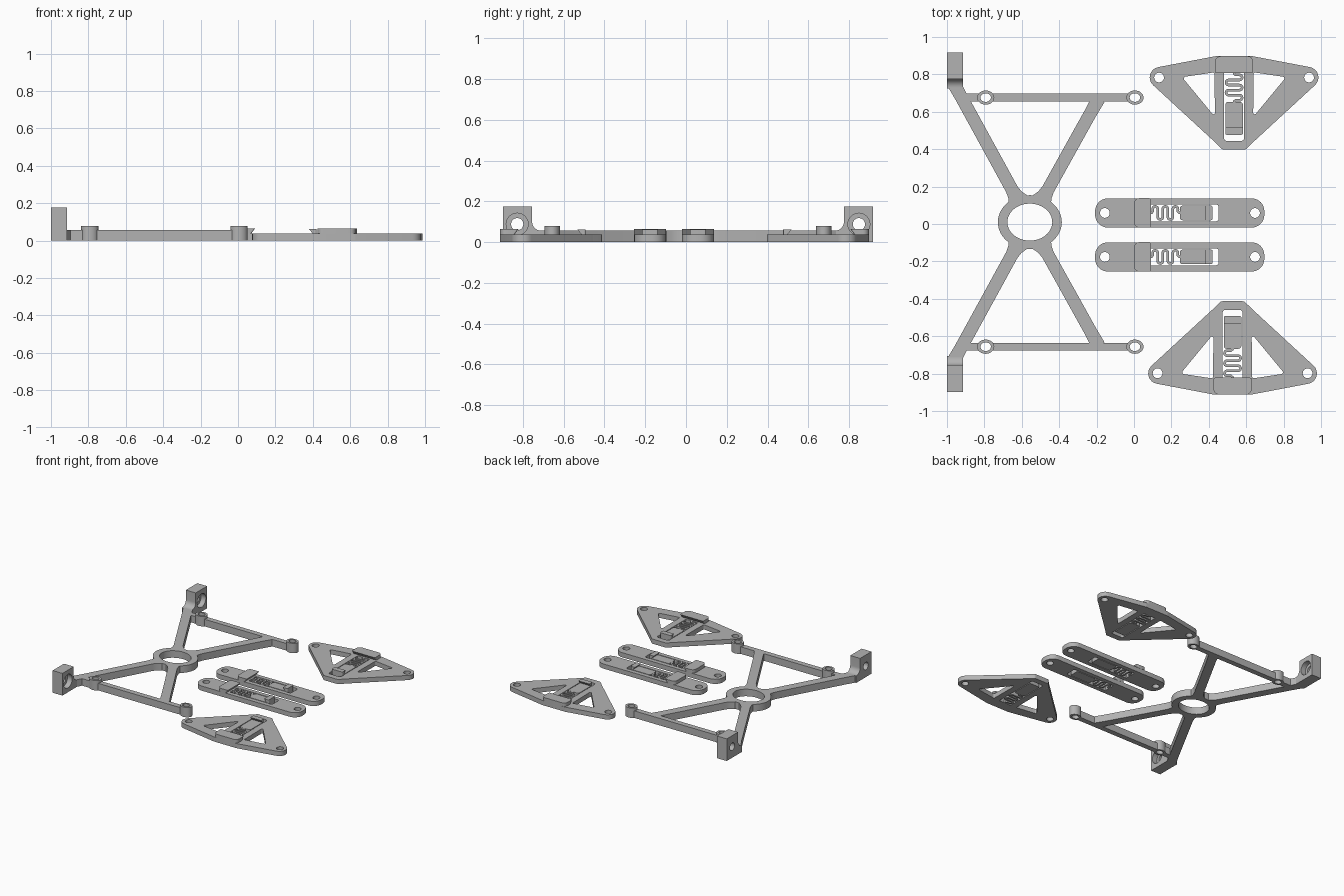
import bpy, bmesh, math
from mathutils import Matrix, Vector

cube = bpy.data.objects.get("Cube")
if cube:
    bpy.data.objects.remove(cube, do_unlink=True)

GREY = (0.45, 0.45, 0.45, 1)
grey = bpy.data.materials.new("plain grey")
grey.use_nodes = True
grey.diffuse_color = GREY
grey.node_tree.nodes["Principled BSDF"].inputs["Base Color"].default_value = GREY


def ellipse(x, y, rx, ry=None, n=32):
    ry = ry or rx
    steps = [2 * math.pi * i / n for i in range(n)]
    return [(x + rx * math.cos(a), y + ry * math.sin(a)) for a in steps]


def rounded(corners, steps=8):
    """Polygon from (x, y, radius) corners, each filleted with an arc."""
    out = []
    for i, (x, y, r) in enumerate(corners):
        p = Vector((x, y))
        if r == 0:
            out.append((x, y))
            continue
        a = (Vector(corners[i - 1][:2]) - p).normalized()
        b = (Vector(corners[(i + 1) % len(corners)][:2]) - p).normalized()
        half = a.angle(b) / 2
        c = p + (a + b).normalized() * (r / math.sin(half))
        t = r / math.tan(half)
        v0, v1 = p + a * t - c, p + b * t - c
        start = math.atan2(v0.y, v0.x)
        turn = math.atan2(v0.x * v1.y - v0.y * v1.x, v0.dot(v1))
        for k in range(steps + 1):
            ang = start + turn * k / steps
            out.append((c.x + r * math.cos(ang), c.y + r * math.sin(ang)))
    return out


def box(x0, x1, half, r0=0, r1=0):
    return rounded([(x0, -half, r0), (x1, -half, r1), (x1, half, r1), (x0, half, r0)])


def prism(name, loops, z0, z1, place=Matrix(), adjust=None):
    """Extrude an outline, with further loops as holes, from z0 to z1."""
    cu = bpy.data.curves.new(name, "CURVE")
    cu.dimensions, cu.fill_mode, cu.extrude = "2D", "BOTH", (z1 - z0) / 2
    for loop in loops:
        sp = cu.splines.new("POLY")
        sp.points.add(len(loop) - 1)
        for pt, (x, y) in zip(sp.points, loop):
            pt.co = (x, y, 0, 1)
        sp.use_cyclic_u = True
    tmp = bpy.data.objects.new(name + "_outline", cu)
    bpy.context.collection.objects.link(tmp)
    deps = bpy.context.evaluated_depsgraph_get()
    me = bpy.data.meshes.new_from_object(tmp.evaluated_get(deps))
    bpy.data.objects.remove(tmp, do_unlink=True)
    bpy.data.curves.remove(cu)
    bm = bmesh.new()
    bm.from_mesh(me)
    bmesh.ops.remove_doubles(bm, verts=bm.verts, dist=1e-5)
    for v in bm.verts:
        v.co.z += (z0 + z1) / 2
        if adjust:
            adjust(v.co)
    bmesh.ops.transform(bm, matrix=place, verts=bm.verts)
    bmesh.ops.recalc_face_normals(bm, faces=bm.faces)
    bm.to_mesh(me)
    bm.free()
    me.materials.clear()
    me.materials.append(grey)
    me.shade_smooth()
    me.set_sharp_from_angle(angle=math.radians(30))
    me.name = name
    ob = bpy.data.objects.new(name, me)
    bpy.context.collection.objects.link(ob)
    return ob


def ribbon(path, widths):
    """Outline of a strip that follows a path with a half width per point."""
    left, right = [], []
    for i, p in enumerate(path):
        d = Vector(path[min(i + 1, len(path) - 1)]) - Vector(path[max(i - 1, 0)])
        n = Vector((-d.y, d.x)).normalized() * widths[i]
        left.append((p[0] + n.x, p[1] + n.y))
        right.append((p[0] - n.x, p[1] - n.y))
    return left + right[::-1]


# Cross frame
BAR = 0.056
frame = Matrix.Translation((0, 0.01, 0))
RING = Vector((-0.557, 0))
BOSSES = {"outer": -0.793, "inner": 0.005}
prism("centre_ring", [ellipse(*RING, 0.171, 0.144, 48), ellipse(*RING, 0.12, 0.099, 48)], 0, BAR, frame)


def arm(name, end):
    d = (end - RING).normalized()
    far = (end - RING).length
    path = [RING + d * t for t in (0.135, 0.165, 0.2, far - 0.09, far)]
    prism(name, [ribbon([tuple(p) for p in path], [0.055, 0.04, 0.034, 0.034, 0.037])], 0, BAR, frame)


for s, side in ((1, "back"), (-1, "front")):
    arm(side + "_outer_arm", Vector((-0.968, s * 0.75)))
    arm(side + "_inner_arm", Vector((-0.19, s * 0.66)))
    y = s * 0.666
    # Crossbar pieces stop at the bosses so the holes stay open
    for k, (x0, x1) in enumerate(((-0.93, -0.83), (-0.757, -0.03))):
        bar = [(x0, y - 0.021), (x1, y - 0.021), (x1, y + 0.021), (x0, y + 0.021)]
        prism(f"{side}_crossbar_{k}", [bar], 0, BAR, frame)
    for label, x in BOSSES.items():
        prism(f"{side}_{label}_boss", [ellipse(x, y, 0.046, 0.038), ellipse(x, y, 0.028, 0.023)],
              0, 0.078, frame)
    # Upright mounting block with a stepped hole, drawn in the y-z plane
    upright = frame @ Matrix(((0, 0, 1, 0), (1, 0, 0, 0), (0, 1, 0, 0), (0, 0, 0, 1)))
    shape = rounded([(s * a, z, r) for a, z, r in (
        (0.907, 0, 0), (0.907, 0.176, 0), (0.765, 0.176, 0),
        (0.765, BAR, 0.045), (0.715, BAR, 0), (0.715, 0, 0))])
    for label, r, x0, x1 in (("plate", 0.03, -1, -0.955), ("socket", 0.054, -0.955, -0.914)):
        prism(f"{side}_block_{label}", [shape, ellipse(s * 0.838, 0.088, r)], x0, x1, upright)


# Sprung latch shared by the links and the triangular plates
PLATE = 0.037
TOP = 0.064


def spring_path(reach, start=0.085, end=0.25, strands=6):
    pitch = (end - start - 0.03) / (strands - 1)
    r = pitch / 2
    path = [(start, 0), (start + 0.008, 0)]
    x, s = start + 0.015, 1
    path.append((x, 0.008))
    for i in range(strands):
        if i == strands - 1:
            path += [(x, -s * 0.008), (x + 0.007, 0), (end, 0)]
            break
        path.append((x, s * (reach - r)))
        for k in range(1, 8):
            a = math.pi * k / 8
            path.append((x + r - r * math.cos(a), s * (reach - r + r * math.sin(a))))
        x += pitch
        path.append((x, s * (reach - r)))
        s = -s
    return path


def latch(name, place, width, slot):
    def cut_strap(co):
        if co.z < PLATE + 0.001 and co.x > 0.075:
            co.x -= 0.02

    def cut_hook(co):
        if co.z < PLATE + 0.001 and co.x < 0.39:
            co.x += 0.02

    inner = slot - 0.006
    path = spring_path(inner - 0.004)
    prism(name + "_strap", [box(0, 0.09, width, 0.03, 0.008)], PLATE, TOP, place, cut_strap)
    prism(name + "_spring", [ribbon(path, [0.007] * len(path))], 0, PLATE, place)
    prism(name + "_slider", [box(0.245, 0.42, inner, 0.015, 0.008)], 0, PLATE, place)
    prism(name + "_hook", [box(0.38, 0.42, inner, 0, 0.008)], PLATE, TOP - 0.003, place, cut_hook)


def slot_hole(half):
    return box(0.085, 0.453, half, 0.004, 0.015)


# Two straight links
for name, y in (("back_link", 0.059), ("front_link", -0.176)):
    place = Matrix.Translation((0, y, 0))
    holes = [ellipse(x, 0, 0.026) for x in (-0.156, 0.647)]
    prism(name, [box(-0.208, 0.697, 0.078, 0.068, 0.068), slot_hole(0.045)] + holes, 0, PLATE, place)
    latch(name, place, 0.079, 0.045)

# Two triangular plates, strap edge outward
half = [(0, 0.1, 0.01), (0.079, 0.515, 0.056), (0.455, 0.107, 0.012), (0.499, 0.062, 0.02)]
outline = rounded(half + [(u, -v, r) for u, v, r in half[::-1]])
window = [(0.112, 0.278, 0.01), (0.086, 0.105, 0.008), (0.325, 0.102, 0.008)]
for name, x, y, turn in (("back_plate", 0.535, 0.897, -90), ("front_plate", 0.527, -0.912, 90)):
    place = Matrix.Translation((x, y, 0)) @ Matrix.Rotation(math.radians(turn), 4, "Z")
    loops = [outline, slot_hole(0.053)]
    for s in (1, -1):
        loops.append(rounded([(u, s * v, r) for u, v, r in window]))
        loops.append(ellipse(0.114, s * 0.401, 0.026))
    prism(name, loops, 0, PLATE, place)
    latch(name, place, 0.102, 0.053)
